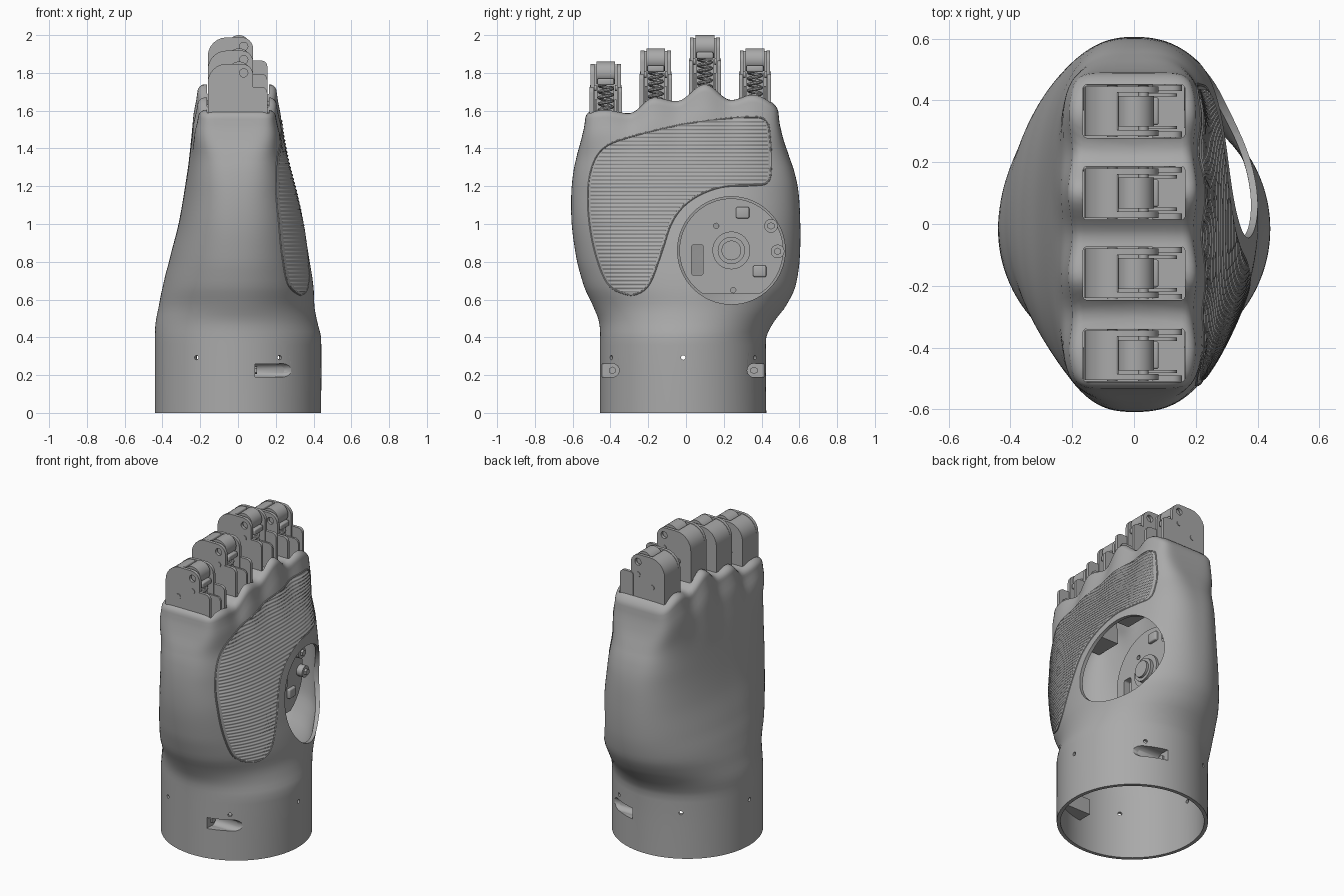
import bpy, bmesh, math
from mathutils import Matrix, Vector

cube = bpy.data.objects.get("Cube")
if cube:
    bpy.data.objects.remove(cube)


def material(name, value):
    m = bpy.data.materials.new(name)
    m.use_nodes = True
    m.diffuse_color = (value, value, value, 1)
    m.node_tree.nodes["Principled BSDF"].inputs["Base Color"].default_value = m.diffuse_color
    return m


GREY = material("plain grey", 0.4)


def finish(name, bm):
    bmesh.ops.recalc_face_normals(bm, faces=bm.faces)
    me = bpy.data.meshes.new(name)
    bm.to_mesh(me)
    bm.free()
    ob = bpy.data.objects.new(name, me)
    bpy.context.collection.objects.link(ob)
    me.materials.append(GREY)
    return ob


def box(name, x0, x1, y0, y1, z0, z1, bevel=0):
    bm = bmesh.new()
    bmesh.ops.create_cube(bm, size=1)
    for v in bm.verts:
        v.co = ((x0 + x1) / 2 + v.co.x * (x1 - x0), (y0 + y1) / 2 + v.co.y * (y1 - y0),
                (z0 + z1) / 2 + v.co.z * (z1 - z0))
    if bevel:
        bmesh.ops.bevel(bm, geom=bm.edges[:], offset=bevel, segments=3, profile=0.5, affect='EDGES')
    return finish(name, bm)


def rod(name, start, end, r, n=32):
    a, b = Vector(start), Vector(end)
    bm = bmesh.new()
    turn = (b - a).to_track_quat('Z', 'Y').to_matrix().to_4x4()
    bmesh.ops.create_cone(bm, cap_ends=True, segments=n, radius1=r, radius2=r, depth=(b - a).length,
                          matrix=Matrix.Translation((a + b) / 2) @ turn)
    return finish(name, bm)


def plate(name, x0, x1, z0, z1, y0, y1, r0, r1):
    """Upright slab in the xz plane with rounded top corners."""
    bm = bmesh.new()
    pts = [(x0, z0), (x1, z0)]
    for cx, r, first in ((x1 - r1, r1, 0), (x0 + r0, r0, 90)):
        pts += [(cx + r * math.cos(math.radians(first + a)), z1 - r + r * math.sin(math.radians(first + a)))
                for a in range(0, 91, 15)]
    face = bm.faces.new([bm.verts.new((x, y0, z)) for x, z in pts])
    moved = bmesh.ops.extrude_face_region(bm, geom=[face])["geom"]
    bmesh.ops.translate(bm, vec=(0, y1 - y0, 0), verts=[v for v in moved if isinstance(v, bmesh.types.BMVert)])
    bmesh.ops.remove_doubles(bm, verts=bm.verts, dist=0.0001)
    return finish(name, bm)


def tube(name, pts, r, closed=False):
    cu = bpy.data.curves.new(name, 'CURVE')
    cu.dimensions, cu.bevel_depth, cu.bevel_resolution = '3D', r, 2
    sp = cu.splines.new('POLY')
    sp.points.add(len(pts) - 1)
    for p, co in zip(sp.points, pts):
        p.co = (*co, 1)
    sp.use_cyclic_u = closed
    cu.materials.append(GREY)
    bpy.context.collection.objects.link(bpy.data.objects.new(name, cu))


def apply(ob, kind, **settings):
    m = ob.modifiers.new("step", kind)
    for key, value in settings.items():
        setattr(m, key, value)
    bpy.context.view_layer.objects.active = ob
    bpy.ops.object.modifier_apply(modifier=m.name)


def cut(ob, cutter, keep=False, operation='DIFFERENCE'):
    apply(ob, 'BOOLEAN', operation=operation, solver='EXACT', object=cutter)
    if not keep:
        bpy.data.objects.remove(cutter)


def catmull(p0, p1, p2, p3, t):
    return [b + 0.5 * t * (c - a + t * (2 * a - 5 * b + 4 * c - d + t * (3 * (b - c) + d - a)))
            for a, b, c, d in zip(p0, p1, p2, p3)]


# Hand shell: height, back depth, palm depth, half width, centre, squareness
SECTIONS = [(0, .44, .44, .44, -.015, 2), (.4, .44, .44, .44, -.015, 2), (.48, .436, .42, .462, .002, 2),
            (.56, .42, .405, .508, .018, 2), (.66, .4, .4, .557, .02, 2.1), (.8, .365, .38, .589, .012, 2.2),
            (1, .315, .345, .605, 0, 2.4), (1.2, .28, .3, .598, -.007, 2.7), (1.4, .252, .25, .558, -.018, 3.6),
            (1.55, .235, .225, .525, -.022, 6), (1.65, .215, .205, .512, -.022, 8)]
KNUCKLES = [(-.6, 1.59), (-.43, 1.605), (-.3, 1.585), (-.17, 1.67), (-.05, 1.65), (.1, 1.74),
            (.24, 1.655), (.35, 1.685), (.55, 1.61)]
LIP, BEND, SPAN = 0.04, 1.3, 0.35


def section(z):
    i = max(j for j, s in enumerate(SECTIONS[:-1]) if s[0] <= max(z, 0))
    p = [SECTIONS[min(max(i + d, 0), len(SECTIONS) - 1)] for d in (-1, 0, 1, 2)]
    t = min((z - p[1][0]) / (p[2][0] - p[1][0]), 1)
    return catmull(p[0], p[1], p[2], p[3], t)[1:]


def knuckle(y):
    y = min(max(y, -.6), .549)
    for (a, za), (b, zb) in zip(KNUCKLES, KNUCKLES[1:]):
        if a <= y <= b:
            return za + (zb - za) * (1 - math.cos(math.pi * (y - a) / (b - a))) / 2


def pinch(y, s):
    valley = .5 + .5 * math.cos(math.tau * (y + .03) / .264) if abs(y + .03) < .396 else 0
    return 1 - .06 * max(s, 0) ** 2 * valley


def palm_x(y, z):
    s = (z - BEND) / (knuckle(y) - LIP - BEND)
    back, palm, b, cy, n = section(BEND + s * SPAN if s > 0 else z)
    return palm * max(0, 1 - abs((y - cy) / b) ** n) ** (1 / n) * pinch(y, s)


def ring(bm, z, inset=0, rise=0, flat=1):
    back, palm, b, cy, n = section(z)
    s, verts, count = (z - BEND) / SPAN, [], 144
    for i in range(count):
        c, d = math.cos(math.tau * i / count), math.sin(math.tau * i / count)
        k = (abs(c) ** n + abs(d) ** n) ** (-1 / n)
        y = cy + (b - inset) * k * d
        x = ((palm if c > 0 else back) - inset) * k * c * flat * pinch(y, s)
        h = z if s <= 0 else BEND + s * (knuckle(y) - LIP - BEND) + rise
        verts.append(bm.verts.new((x, y, h)))
    return verts


bm = bmesh.new()
heights = [0, .2, .36] + [.4 + .03 * i for i in range(31)] + [BEND + SPAN * i / 10 for i in range(1, 11)]
rings = [ring(bm, z) for z in heights]
for a in (18, 36, 54, 72, 90):
    q = math.radians(a)
    rings.append(ring(bm, heights[-1], LIP * (1 - math.cos(q)), LIP * math.sin(q)))
for i, flat in enumerate((.7, .35, 0)):
    rings.append(ring(bm, heights[-1], LIP + .01 * (i + 1), LIP, flat))
for lo, hi in zip(rings, rings[1:]):
    for i in range(len(lo)):
        j = (i + 1) % len(lo)
        bm.faces.new((lo[i], lo[j], hi[j], hi[i]))
bmesh.ops.remove_doubles(bm, verts=bm.verts, dist=0.0003)
shell = finish("hand_shell", bm)
apply(shell, 'SOLIDIFY', thickness=0.022, offset=-1)

# Thumb opening, screw holes and wrist pockets
TY, TZ = .24, .86
cut(shell, rod("thumb_cutter", (.06, TY, TZ), (.7, TY, TZ), .285, 64))
for i in range(6):
    a = math.tau * i / 6
    c, s = math.cos(a), math.sin(a)
    cut(shell, rod("hole_cutter", (.3 * c, .3 * s - .015, .293), (.6 * c, .6 * s - .015, .293), .012, 16))
for side in (-1, 1):
    y = -.015 + side * .375
    boss = box("wrist_boss", .05, .29, *sorted((y - side * .05, y + side * .06)), .175, .275)
    cut(boss, rod("round_cutter", (0, -.015, 0), (0, -.015, 1), .43, 96), operation='INTERSECT')
    outer = sorted((y, y + side * .2))
    for cutter in (rod("pocket_cutter", (.09, y, .225), (.6, y, .225), .036),
                   box("pocket_cutter", .09, .6, *outer, .19, .26)):
        cut(boss, cutter, keep=True)
        cut(shell, cutter)
    rod("wrist_screw", (.07, y, .225), (.1, y, .225), .02, 6)


# Fingers: clevis, dorsal block, barrel, link plates and spring
def finger(y, top):
    cut(shell, box("slot_cutter", -.165, .165, y - .086, y + .086, top - .42, top + .2, .012))
    box("finger_socket", -.163, .163, y - .085, y + .085, top - .46, top - .36)
    plate("finger_back", -.16, -.05, top - .4, top - .015, y - .062, y + .062, .1, .01)
    box("finger_core", -.06, -.01, y - .045, y + .045, top - .4, top - .13)
    rod("finger_barrel", (.005, y - .05, top - .06), (.005, y + .05, top - .06), .06)
    box("spring_seat", -.05, .08, y - .045, y + .045, top - .125, top - .09, .008)
    for side in (-1, 1):
        cheek = plate("finger_cheek", -.16, .08, top - .4, top - .012, *sorted((y + side * .06, y + side * .08)),
                      .1, .06)
        cut(cheek, rod("notch_cutter", (.03, y - .1, top - .06), (.03, y + .1, top - .06), .022, 20))
        plate("link_plate", .06, .155, top - .4, top - .135, *sorted((y + side * .066, y + side * .085)),
              .02, .03)
        plate("inner_link", .02, .14, top - .4, top - .2, *sorted((y + side * .047, y + side * .058)), .03, .03)
        for x, drop in ((-.07, .2), (.03, .14)):
            rod("finger_pin", (x, y + side * .05, top - drop), (x, y + side * .084, top - drop), .017, 16)
    turns, steps = 5, 12
    tube("finger_spring", [(.035 + .034 * math.cos(math.tau * i / steps), y + .034 * math.sin(math.tau * i / steps),
                            top - .28 + .16 * i / (turns * steps)) for i in range(turns * steps + 1)], .009)


for y, top in ((-.425, 1.86), (-.16, 1.93), (.1, 2), (.365, 1.93)):
    finger(y, top)

# Thumb mount set deep inside the opening
mount = rod("thumb_mount", (.06, TY, TZ), (.1, TY, TZ), .275, 64)
cut(mount, box("flat_cutter", 0, .3, -.1, .6, .5, .63))
cut(mount, box("window_cutter", 0, .3, .03, .09, .73, .89, .01))
for r, x in ((.1, .115), (.072, .135), (.052, .15)):
    rod("thumb_hub", (.06, TY, TZ), (x, TY, TZ), r, 40)
for y, z in ((.45, .99), (.485, .855)):
    rod("mount_screw_collar", (.06, y, z), (.14, y, z), .036, 24)
    rod("mount_screw", (.06, y, z), (.155, y, z), .02, 6)
for y, z in ((.16, .99), (.25, .65)):
    cut(mount, rod("pin_cutter", (0, y, z), (.3, y, z), .014, 16))
for y, z in ((.3, 1.06), (.39, .75)):
    box("mount_lug", .08, .12, y - .035, y + .035, z - .03, z + .03, .008)
for z in (.78, 1.0):
    rod("mount_strut", (-.28, .2, z), (.07, .2, z), .03, 16)

# Corrugated palm grip with a rim
OUTLINE = [(-.32, .63), (-.42, .69), (-.49, .88), (-.52, 1.1), (-.505, 1.28), (-.44, 1.4), (-.3, 1.46), (0, 1.53),
           (.3, 1.565), (.42, 1.55), (.445, 1.45), (.45, 1.3), (.43, 1.22), (.34, 1.205), (.18, 1.195),
           (.03, 1.13), (-.07, 1.02), (-.13, .85), (-.19, .69), (-.25, .635)]
count = len(OUTLINE)
edge = [catmull(*(OUTLINE[(i + d) % count] for d in (-1, 0, 1, 2)), t / 6) for i in range(count) for t in range(6)]
tube("grip_rim", [(palm_x(y, z) - .001, y, z) for y, z in edge], .005, True)

bm = bmesh.new()
columns, pitch, loops = 28, .0205, []
for row in range(45 * 8):
    z = .64 + row * pitch / 8
    hits = [a[0] + (b[0] - a[0]) * (z - a[1]) / (b[1] - a[1])
            for a, b in zip(edge, edge[1:] + edge[:1]) if (a[1] <= z) != (b[1] <= z)]
    if len(hits) < 2 or max(hits) - min(hits) < .06:
        continue
    lo, hi = min(hits) + .014, max(hits) - .014
    d = .004 + .0027 * math.sin(math.tau * (row + .5) / 8)
    ys = [lo + (hi - lo) * i / columns for i in range(columns + 1)]
    loops.append([bm.verts.new((palm_x(y, z) + d, y, z)) for y in ys])
for lower, upper in zip(loops, loops[1:]):
    for i in range(columns):
        bm.faces.new((lower[i], lower[i + 1], upper[i + 1], upper[i]))
finish("grip_ribs", bm)

# Turn tubes into meshes and shade smoothly with sharp edges kept
for ob in bpy.data.objects:
    ob.select_set(ob.type in {'MESH', 'CURVE'})
bpy.context.view_layer.objects.active = shell
bpy.ops.object.convert(target='MESH')
bpy.ops.object.shade_smooth_by_angle(angle=math.radians(40))
